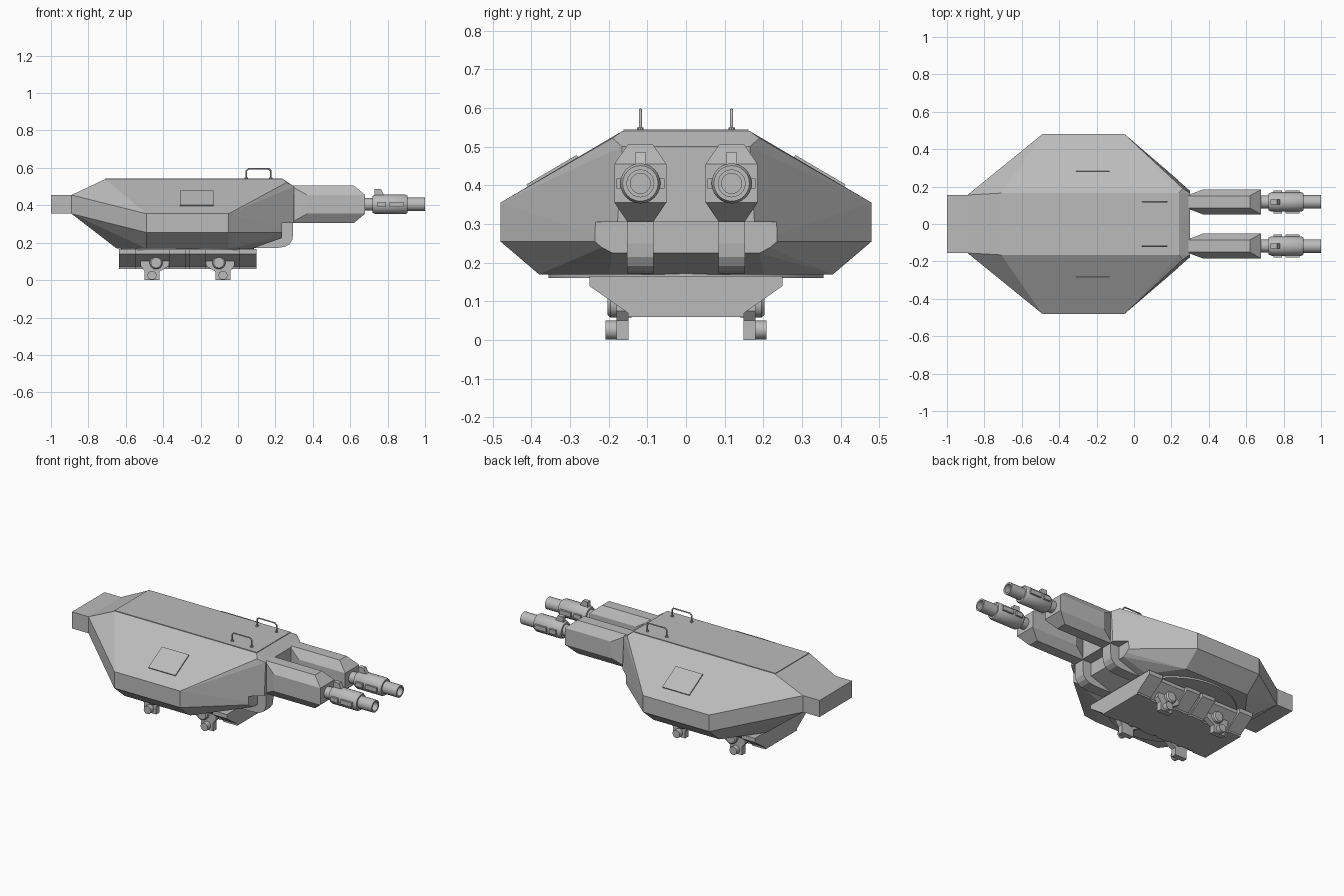
import bpy, bmesh, math
from mathutils import Vector, Matrix

cube = bpy.data.objects.get("Cube")
if cube:
    bpy.data.objects.remove(cube)

grey = bpy.data.materials.new("plain_grey")
grey.use_nodes = True
GREY = (0.5, 0.5, 0.5, 1)
grey.diffuse_color = GREY
grey.node_tree.nodes["Principled BSDF"].inputs["Base Color"].default_value = GREY


def finish(name, bm, smooth=False):
    bmesh.ops.recalc_face_normals(bm, faces=bm.faces[:])
    me = bpy.data.meshes.new(name)
    bm.to_mesh(me)
    bm.free()
    me.materials.append(grey)
    ob = bpy.data.objects.new(name, me)
    bpy.context.collection.objects.link(ob)
    if smooth:
        bpy.ops.object.select_all(action='DESELECT')
        ob.select_set(True)
        bpy.context.view_layer.objects.active = ob
        bpy.ops.object.shade_smooth_by_angle(angle=math.radians(35))
    return ob


def hull(name, half, cy=0.0):
    """Convex solid from points mirrored across y = cy."""
    bm = bmesh.new()
    for x, y, z in half:
        for s in (1, -1):
            bm.verts.new((x, cy + s * y, z))
    r = bmesh.ops.convex_hull(bm, input=bm.verts[:])
    loose = {v for v in r["geom_interior"] + r["geom_unused"] if isinstance(v, bmesh.types.BMVert)}
    bmesh.ops.delete(bm, geom=list(loose), context='VERTS')
    bmesh.ops.dissolve_limit(bm, angle_limit=0.02, verts=bm.verts[:], edges=bm.edges[:])
    return finish(name, bm)


def box(name, x, y, z, rot=None):
    bm = bmesh.new()
    size = [b - a for a, b in (x, y, z)]
    mid = Vector([(a + b) / 2 for a, b in (x, y, z)])
    m = Matrix.Translation(mid) @ (rot or Matrix()) @ Matrix.Diagonal((*size, 1))
    bmesh.ops.create_cube(bm, size=1, matrix=m)
    return finish(name, bm)


def prism(name, pts, a, b, axis):
    """Extrude a profile from a to b; axis 'y' takes (x, z), axis 'x' takes (y, z)."""
    bm = bmesh.new()
    place = (lambda p, t: (p[0], t, p[1])) if axis == 'y' else (lambda p, t: (t, p[0], p[1]))
    f = bm.faces.new([bm.verts.new(place(p, a)) for p in pts])
    ext = bmesh.ops.extrude_face_region(bm, geom=[f])["geom"]
    d = (0, b - a, 0) if axis == 'y' else (b - a, 0, 0)
    bmesh.ops.translate(bm, vec=d, verts=[v for v in ext if isinstance(v, bmesh.types.BMVert)])
    return finish(name, bm)


def lathe(name, prof, origin, axis, n=24):
    """Revolve (distance along axis, radius) pairs around an axis."""
    bm = bmesh.new()
    turn = Vector((0, 0, 1)).rotation_difference(Vector(axis))
    rings = []
    for h, r in prof:
        ring = []
        for i in range(n):
            t = 2 * math.pi * i / n
            p = turn @ Vector((r * math.cos(t), r * math.sin(t), h))
            ring.append(bm.verts.new(p + Vector(origin)))
        rings.append(ring)
    for a, b in zip(rings, rings[1:]):
        for i in range(n):
            j = (i + 1) % n
            bm.faces.new((a[i], a[j], b[j], b[i]))
    bm.faces.new(rings[0])
    bm.faces.new(rings[-1])
    return finish(name, bm, True)


# Faceted armoured hull with a notch cut under the nose
body = hull("hull", [
    (-.89, .155, .355), (-.89, .155, .455), (-.71, .165, .54), (.24, .165, .54),
    (.26, .19, .522), (.30, .165, .50), (.30, .18, .255), (.235, .19, .225),
    (-.49, .48, .255), (-.49, .48, .355), (-.05, .48, .255), (-.05, .48, .355),
    (-.65, .16, .17), (-.49, .38, .17), (-.05, .38, .17), (.08, .20, .17)])
cutter = box("notch_cutter", (.235, .5), (-.5, .5), (.1, .305))
cutter.hide_render = True
mod = body.modifiers.new("notch", 'BOOLEAN')
mod.operation = 'DIFFERENCE'
mod.object = cutter
bpy.context.view_layer.objects.active = body
bpy.ops.object.modifier_apply(modifier="notch")
bpy.data.objects.remove(cutter)

box("tail_box", (-1, -.88), (-.155, .155), (.355, .455))
box("roof_plate", (-.71, .238), (-.162, .162), (.536, .544))

# Turning ring and base beneath the hull
RING_X = -.27
lathe("turning_ring", [(.16, .355), (.175, .355)], (RING_X, 0, 0), (0, 0, 1), 48)


def base_profile(inset):
    w, n = .25 - inset, .15 - inset * .5
    return [(-n, .06), (n, .06), (n, .07), (w, .14), (w, .165), (-w, .165), (-w, .14), (-n, .07)]


prism("base_core", base_profile(.022), -.63, .09, 'x')
for a, b in ((-.635, -.545), (-.37, -.28), (-.26, -.17), (.005, .10)):
    prism("base_rib", base_profile(0), a, b, 'x')

for s in (1, -1):
    side = "left" if s > 0 else "right"

    # Mounting lugs with bolts
    for e in (1, -1):
        def px(d):
            return RING_X + e * d
        lug = [(.15, 0), (.23, 0), (.23, .05), (.25, .075), (.25, .11), (.22, .14),
               (.13, .14), (.10, .11), (.10, .075), (.15, .045)]
        prism(side + "_lug", [(px(d), z) for d, z in lug], s * .148, s * .18, 'y')
        lathe(side + "_upper_bolt", [(.14, .035), (.195, .035), (.203, .028)],
              (px(.168), 0, .093), (0, s, 0), 16)
        lathe(side + "_lower_bolt", [(.17, .024), (.208, .024)], (px(.19), 0, .026), (0, s, 0), 16)

    # Hatch plate on the sloping side
    tilt = Matrix.Rotation(-s * math.atan2(.185, .315), 4, 'X')
    cy, cz = s * .345, .437
    box(side + "_hatch", (-.31, -.13), (cy - .075, cy + .075), (cz - .006, cz + .004), tilt)

    # Curved chin bracket under each gun
    y = s * .118
    prism(side + "_chin_bracket", [
        (.08, .172), (.21, .172), (.25, .178), (.275, .192), (.29, .215), (.295, .25),
        (.295, .306), (.2, .306)], y - .034, y + .034, 'y')

    # Gun housing
    zc = .405
    pod = []
    for k in (1, -1):
        pod += [(.28, .033, zc + k * .1), (.62, .033, zc + k * .1), (.30, .036, zc + k * .05),
                (.37, .067, zc + k * .05), (.68, .067, zc + k * .05)]
    hull(side + "_gun_housing", pod, y)

    # Barrel with collar, sleeve and hollow muzzle
    lathe(side + "_barrel", [
        (.66, .034), (.72, .034), (.72, .045), (.735, .052), (.895, .052), (.905, .046),
        (.905, .036), (1.0, .036), (1.0, .026), (.90, .026)], (0, y, zc), (1, 0, 0))
    for a, b in ((.745, .79), (.81, .885)):
        box(side + "_sleeve_bar", (a, b), (y - .062, y + .062), (zc - .013, zc + .013))
    prism(side + "_sight", [(.73, .44), (.79, .44), (.775, .465), (.765, .486), (.73, .486)],
          y - .013, y + .013, 'y')

    # Roof grab handle
    cu = bpy.data.curves.new(side + "_handle", 'CURVE')
    cu.dimensions = '3D'
    cu.bevel_depth = .0045
    cu.bevel_resolution = 1
    cu.use_fill_caps = True
    sp = cu.splines.new('POLY')
    path = [(.045, .54), (.045, .585), (.055, .595), (.165, .595), (.175, .585), (.175, .54)]
    sp.points.add(len(path) - 1)
    for p, (hx, hz) in zip(sp.points, path):
        p.co = (hx, y, hz, 1)
    cu.materials.append(grey)
    handle = bpy.data.objects.new(side + "_handle", cu)
    bpy.context.collection.objects.link(handle)
    bpy.ops.object.select_all(action='DESELECT')
    handle.select_set(True)
    bpy.context.view_layer.objects.active = handle
    bpy.ops.object.convert(target='MESH')
    for hx in (.045, .175):
        lathe(side + "_handle_foot", [(.54, .009), (.549, .009)], (hx, y, 0), (0, 0, 1), 10)
